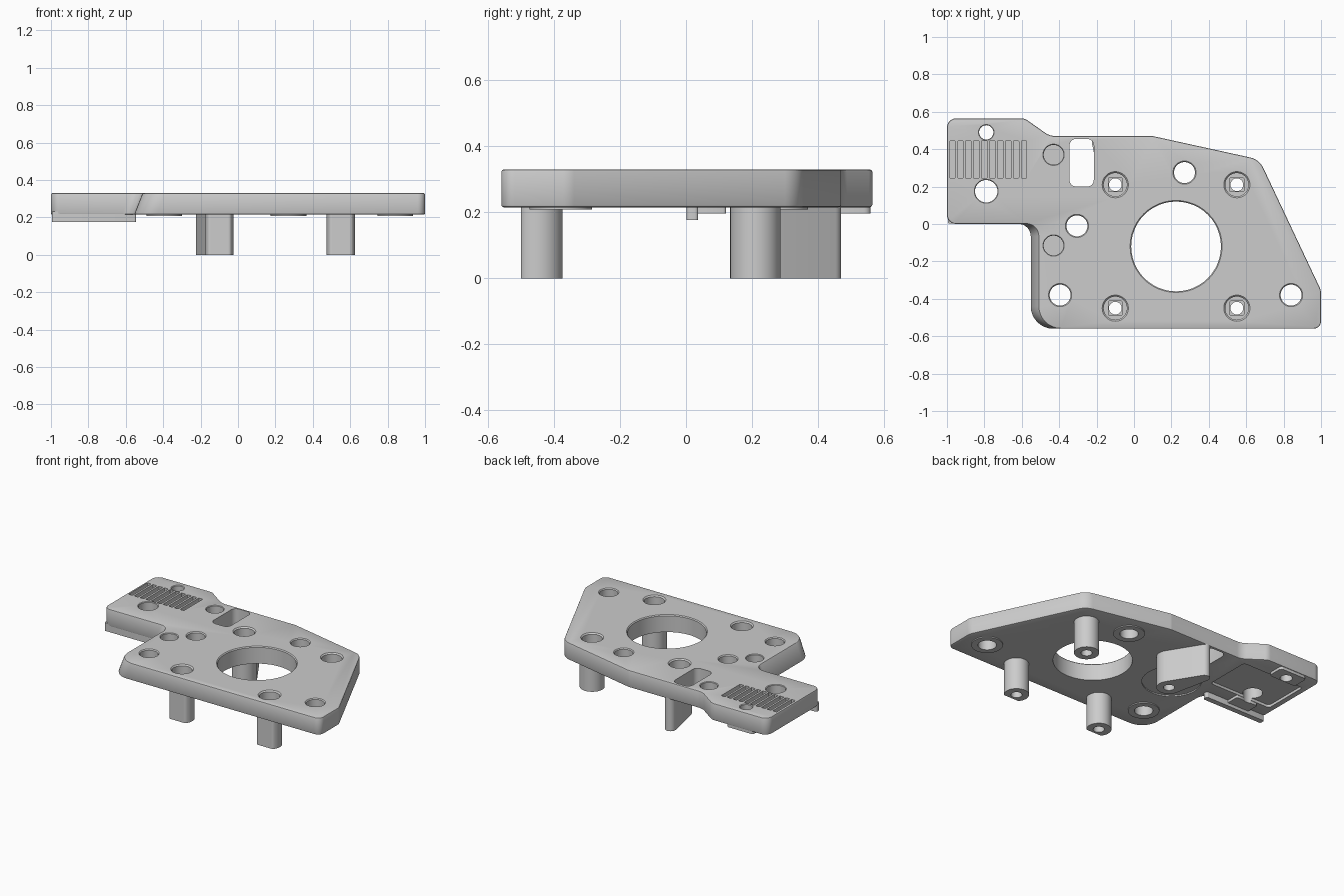
import bpy, math
from mathutils import Vector

if "Cube" in bpy.data.objects:
    bpy.data.objects.remove(bpy.data.objects["Cube"], do_unlink=True)

grey = bpy.data.materials.new("plain grey")
grey.use_nodes = True
grey.diffuse_color = (0.604, 0.604, 0.604, 1)
grey.node_tree.nodes["Principled BSDF"].inputs["Base Color"].default_value = grey.diffuse_color

TOP, BASE = 0.33, 0.215
cutters = []


def arc(centre, r, start, sweep, steps):
    return [Vector((centre[0] + r * math.cos(start + sweep * k / steps),
                    centre[1] + r * math.sin(start + sweep * k / steps))) for k in range(steps + 1)]


def rounded(corners, steps=8):
    """Outline with a fillet (x, y, radius) at every corner."""
    out = []
    for i, (x, y, r) in enumerate(corners):
        p = Vector((x, y))
        a = (Vector(corners[i - 1][:2]) - p).normalized()
        b = (Vector(corners[(i + 1) % len(corners)][:2]) - p).normalized()
        half = math.acos(a.dot(b)) / 2
        centre = p + (a + b).normalized() * (r / math.sin(half))
        start = p + a * (r / math.tan(half)) - centre
        end = p + b * (r / math.tan(half)) - centre
        first = math.atan2(start.y, start.x)
        sweep = math.remainder(math.atan2(end.y, end.x) - first, math.tau)
        out += arc(centre, r, first, sweep, steps)
    return out


def circle(x, y, r, n=48):
    return arc((x, y), r, 0, math.tau, n)[:-1]


def box(x0, x1, y0, y1, r=0.004):
    return rounded([(x0, y0, r), (x1, y0, r), (x1, y1, r), (x0, y1, r)], 4)


def solid(name, *layers):
    """Closed solid through stacked outlines, given as (outline, z) from the bottom up."""
    n = len(layers[0][0])
    verts = [(p.x, p.y, z) for pts, z in layers for p in pts]
    faces = [list(range(n))[::-1], list(range(len(verts) - n, len(verts)))]
    for j in range(len(layers) - 1):
        for i in range(n):
            k = (i + 1) % n
            faces.append([j * n + i, j * n + k, (j + 1) * n + k, (j + 1) * n + i])
    mesh = bpy.data.meshes.new(name)
    mesh.from_pydata(verts, [], faces)
    mesh.materials.append(grey)
    ob = bpy.data.objects.new(name, mesh)
    bpy.context.collection.objects.link(ob)
    return ob


def cutter(*layers):
    ob = solid("cutter", *layers)
    ob.hide_render = True
    cutters.append(ob)
    return ob


def hole(x, y, r, floor=-0.1, lip=0.01):
    return cutter((circle(x, y, r), floor), (circle(x, y, r), TOP - lip),
                  (circle(x, y, r + 2 * lip), TOP + lip))


def cut(ob, tools):
    for tool in tools:
        mod = ob.modifiers.new("cut", "BOOLEAN")
        mod.operation, mod.solver, mod.object = "DIFFERENCE", "EXACT", tool


# Plate outline, with the inner front left wall leaning inwards towards the top
low = rounded([(-1, 0, .05), (-.555, 0, .065), (-.555, -.56, .12), (1, -.56, .04),
               (1, -.355, .08), (.67, .345, .1), (.1, .47, .06), (-.45, .47, .1),
               (-.585, .565, .06), (-1, .565, .05)])
high = [Vector((p.x + .045, p.y)) if p.y < .001 and -.7 < p.x < -.4 else p for p in low]
plate = solid("plate", (low, BASE), (high, TOP))
bevel = plate.modifiers.new("edge chamfer", "BEVEL")
bevel.width, bevel.segments, bevel.limit_method = .008, 2, "ANGLE"
bevel.angle_limit = math.radians(40)

# Big opening, plain holes, blind pockets and slot
tab_holes = [hole(-.79, .49, .038, lip=.004), hole(-.79, .175, .06, lip=.004)]
pad_holes = [(-.395, -.38), (.27, .275), (.84, -.38)]
bores = {p: hole(*p, .056, lip=.006) for p in pad_holes}
tools = tab_holes + list(bores.values())
tools += [hole(.225, -.12, .24, lip=.006), hole(-.305, -.01, .056, lip=.006)]
tools += [hole(-.43, y, .053, .27, .004) for y in (.37, -.115)]
slot = box(-.345, -.215, .2, .455, .035)
tools.append(cutter((slot, -.1), (slot, .5)))

# Grip grooves on the tab
for i in range(10):
    x = -.985 + i * .0425
    groove = box(x, x + .029, .245, .445)
    tools.append(cutter((groove, .3), (groove, .4)))

# Shallow recesses underneath
for shape, depth in ((circle(-.305, -.01, .18), .008), (box(-.96, -.5, .125, .44, .02), .018)):
    tools.append(cutter((shape, .1), (shape, BASE + depth)))

# Standoffs with stepped screw seats
parts = []
for side, x in (("right", -.1), ("left", .55)):
    for end, y in (("front", -.45), ("back", .21)):
        through = hole(x, y, .034, lip=.001)
        square = box(x - .037, x + .037, y - .037, y + .037)
        tools += [through, hole(x, y, .062, .25, .008), cutter((square, .235), (square, .3))]
        shape = circle(x, y, .076)
        if end == "front":
            shape = [Vector((p.x, max(p.y, -.5))) for p in shape]
        elif side == "right":
            # Back right standoff widens into a tapered fin
            far = Vector((-.19, .435))
            axis = far - Vector((x, y))
            heading = math.atan2(axis.y, axis.x)
            spread = math.acos((.076 - .035) / axis.length)
            shape = arc(far, .035, heading - spread, 2 * spread, 16)
            shape += arc((x, y), .076, heading + spread, math.tau - 2 * spread, 32)
        post = solid(f"{end}_{side}_standoff", (shape, 0), (shape, .23))
        cut(post, [through])
        parts.append(post)

# Thin pads under the plain holes
for i, p in enumerate(pad_holes):
    pad = solid(f"hole_pad_{i + 1}", (circle(*p, .095), .208), (circle(*p, .095), .22))
    cut(pad, [bores[p]])
    parts.append(pad)

# Lip and locating pads under the tab
for name, shape, z in (("tab_lip", box(-.995, -.545, .002, .037, .01), .176),
                       ("tab_front_pad", box(-.87, -.71, .03, .122, .01), .197),
                       ("tab_back_pad", box(-.89, -.69, .45, .56, .02), .197)):
    ob = solid(name, (shape, z), (shape, .23))
    cut(ob, tab_holes)
    parts.append(ob)

cut(plate, tools)

# Bake the cuts, drop the cutters and set the shading
graph = bpy.context.evaluated_depsgraph_get()
for ob in [plate] + parts:
    mesh = bpy.data.meshes.new_from_object(ob.evaluated_get(graph))
    ob.modifiers.clear()
    ob.data = mesh
for ob in cutters:
    bpy.data.objects.remove(ob, do_unlink=True)
bpy.ops.object.select_all(action="DESELECT")
for ob in [plate] + parts:
    ob.select_set(True)
bpy.context.view_layer.objects.active = plate
bpy.ops.object.shade_smooth_by_angle(angle=math.radians(30))
